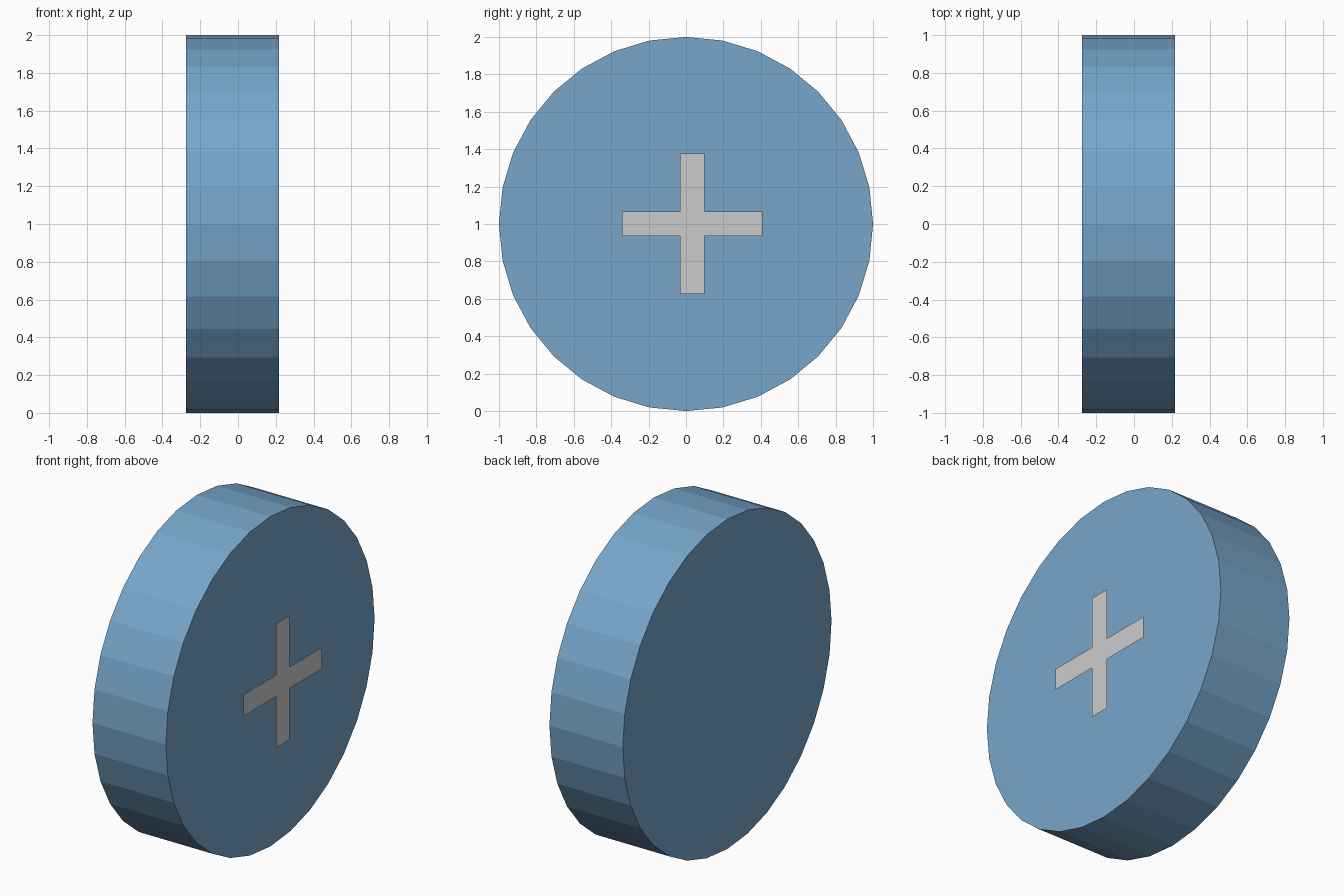
import bpy, bmesh, math

if "Cube" in bpy.data.objects:
    bpy.data.objects.remove(bpy.data.objects["Cube"])

X_BACK, X_FRONT = -0.276, 0.216

# Disc: flat-shaded 32-sided drum lying along x
bpy.ops.mesh.primitive_cylinder_add(
    vertices=32, radius=1, depth=X_FRONT - X_BACK,
    location=((X_FRONT + X_BACK) / 2, 0, 1), rotation=(0, math.pi / 2, 0))
disc = bpy.context.object
disc.name = "disc"
blue = bpy.data.materials.new("blue")
blue.diffuse_color = (0.184, 0.38, 0.59, 1)
blue.use_nodes = True
blue.node_tree.nodes["Principled BSDF"].inputs["Base Color"].default_value = blue.diffuse_color
disc.data.materials.append(blue)

# Cross marker: a flat sheet floating just off the +x face, slightly off centre
CY, CZ, ARM, HALF = 0.033, 1.002, 0.376, 0.065
bm = bmesh.new()
corners = []
for i in range(4):
    c, s = round(math.cos(i * math.pi / 2)), round(math.sin(i * math.pi / 2))
    # each quarter: inner corner, then the two tip corners of one arm
    for y, z in ((HALF, -HALF), (ARM, -HALF), (ARM, HALF)):
        corners.append(bm.verts.new((-X_BACK, CY + c * y - s * z, CZ + s * y + c * z)))
bm.faces.new(corners)
mesh = bpy.data.meshes.new("cross_marker")
bm.to_mesh(mesh)
bm.free()
bpy.context.collection.objects.link(bpy.data.objects.new("cross_marker", mesh))
